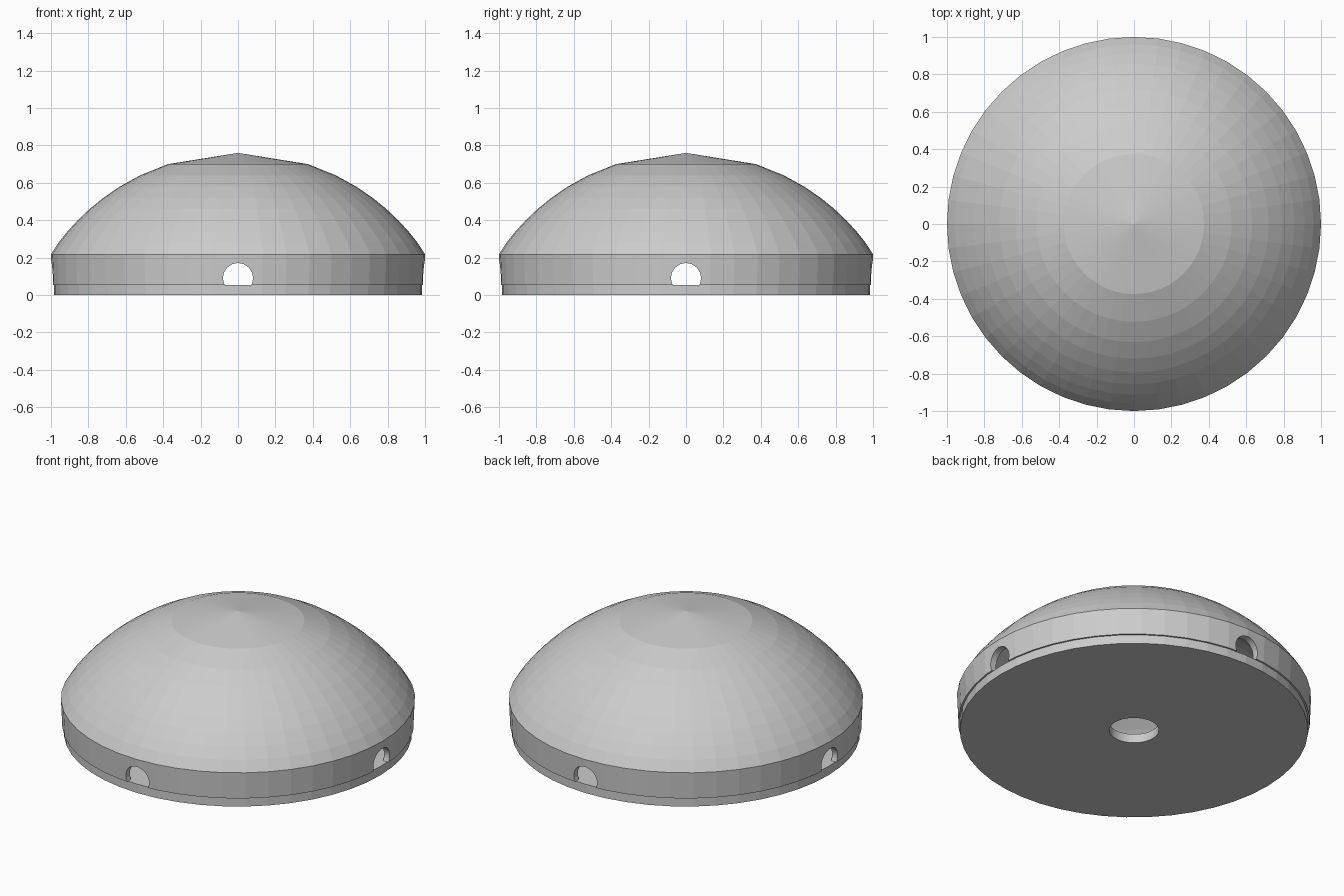
import bpy, bmesh, math

if "Cube" in bpy.data.objects:
    bpy.data.objects.remove(bpy.data.objects["Cube"])

SEG = 48
BALL_Z, BALL_R = -0.44, 1.2   # sphere the dome is cut from


def revolve(name, profile, closed):
    """Spin an (r, z) profile about z into a flat-faced object."""
    bm = bmesh.new()
    rings = [[bm.verts.new((r * math.cos(2 * math.pi * i / SEG),
                            r * math.sin(2 * math.pi * i / SEG), z))
              for i in range(SEG)] for r, z in profile]
    pairs = list(zip(rings, rings[1:]))
    if closed:
        pairs.append((rings[-1], rings[0]))
    for a, b in pairs:
        for i in range(SEG):
            j = (i + 1) % SEG
            bm.faces.new((a[i], a[j], b[j], b[i]))
    bmesh.ops.remove_doubles(bm, verts=bm.verts, dist=1e-5)
    bmesh.ops.recalc_face_normals(bm, faces=bm.faces)
    mesh = bpy.data.meshes.new(name)
    bm.to_mesh(mesh)
    bm.free()
    obj = bpy.data.objects.new(name, mesh)
    bpy.context.collection.objects.link(obj)
    return obj


def dome(radius, z0, steps=9):
    """Points on the dome arc from z0 to its pole, evenly spaced in height."""
    top = BALL_Z + radius
    pts = []
    for i in range(steps):
        z = z0 + (top - z0) * i / steps
        pts.append((math.sqrt(radius ** 2 - (z - BALL_Z) ** 2), z))
    return pts + [(0, top)]


# Base plate with a round centre hole
revolve("base_plate", [(0.14, 0), (0.983, 0), (0.983, 0.055), (0.14, 0.055)], True)

# Hollow dome shell: inner pole, down the inside, round the rim, up the outside
inner = dome(BALL_R - 0.04, 0.215)[::-1] + [(0.955, 0.055)]
outer = [(0.993, 0.055), (1.0, 0.218)] + dome(BALL_R, 0.22)[1:]
shell = revolve("dome_shell", inner + outer, False)

# Round openings through the wall on all four sides
for k, rot in enumerate([(math.pi / 2, 0, 0), (0, math.pi / 2, 0)]):
    bpy.ops.mesh.primitive_cylinder_add(vertices=32, radius=0.08, depth=2.4,
                                        location=(0, 0, 0.091), rotation=rot)
    cutter = bpy.context.object
    cutter.name = "opening_cutter_%d" % k
    mod = shell.modifiers.new("opening_%d" % k, 'BOOLEAN')
    mod.operation, mod.object, mod.solver = 'DIFFERENCE', cutter, 'EXACT'
    bpy.context.view_layer.objects.active = shell
    bpy.ops.object.modifier_apply(modifier=mod.name)
    bpy.data.objects.remove(cutter)
